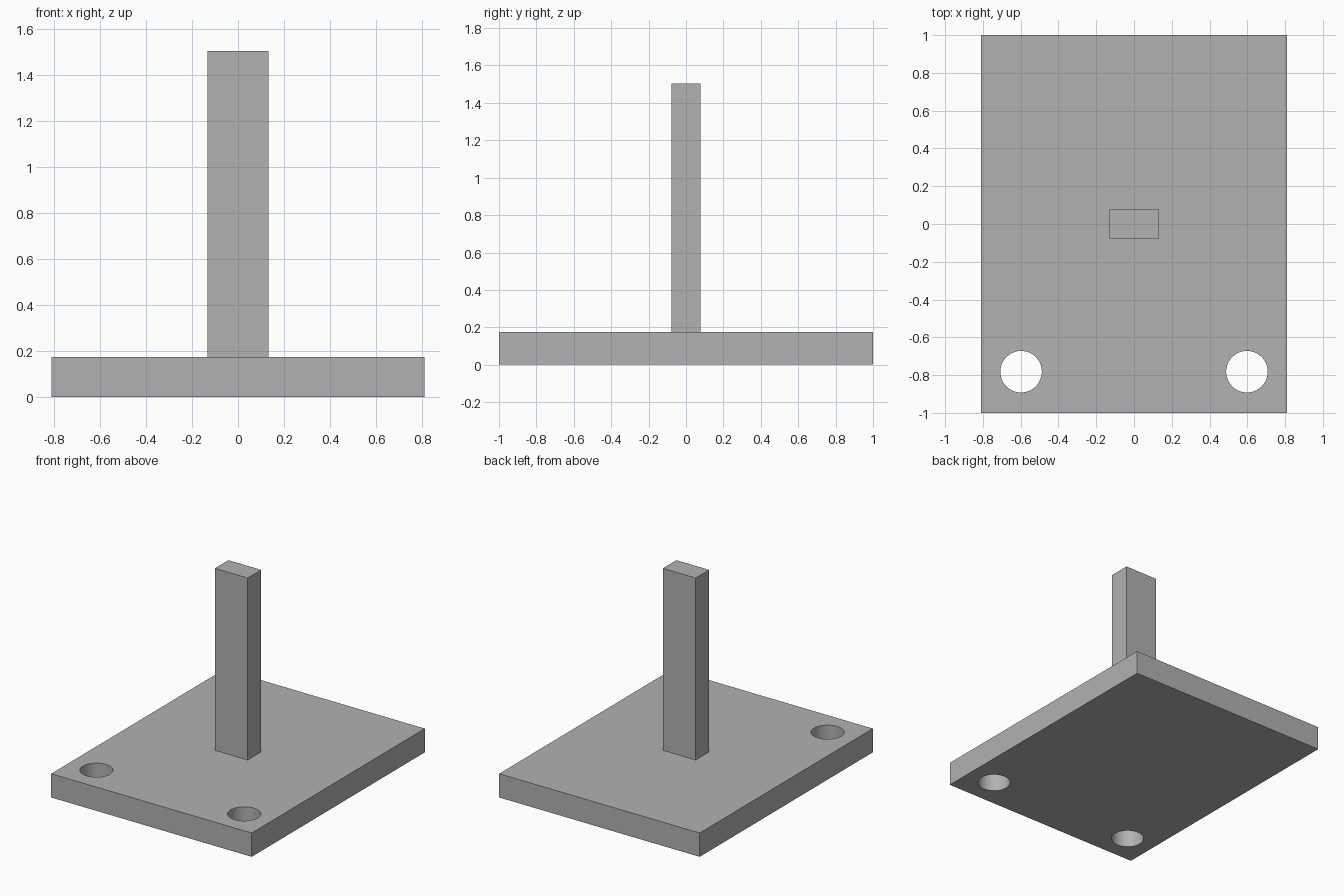
import bpy
import math

default = bpy.data.objects.get("Cube")
if default:
    bpy.data.objects.remove(default, do_unlink=True)

BASE_TOP = 0.174
POST_TOP = 1.505

grey = bpy.data.materials.new("plain_grey")
grey.use_nodes = True
colour = (0.445, 0.445, 0.445, 1)
grey.diffuse_color = colour
grey.node_tree.nodes["Principled BSDF"].inputs["Base Color"].default_value = colour


def box(name, width, depth, bottom, top):
    """Centred box standing between two heights."""
    bpy.ops.mesh.primitive_cube_add(size=1, location=(0, 0, (bottom + top) / 2))
    obj = bpy.context.object
    obj.name = name
    obj.scale = (width, depth, top - bottom)
    bpy.ops.object.transform_apply(location=True, rotation=False, scale=True)
    obj.data.materials.append(grey)
    return obj


# Base plate and upright post
base = box("base_plate", 1.622, 2.0, 0, BASE_TOP)
post = box("upright_post", 0.265, 0.156, BASE_TOP, POST_TOP)

# Two round mounting holes through the front of the plate
for side, x in (("right", -0.598), ("left", 0.598)):
    bpy.ops.mesh.primitive_cylinder_add(
        vertices=64, radius=0.11, depth=1, location=(x, -0.782, BASE_TOP / 2))
    cutter = bpy.context.object
    cutter.name = side + "_hole_cutter"
    cutter.data.materials.append(grey)
    cut = base.modifiers.new(side + "_hole", 'BOOLEAN')
    cut.operation = 'DIFFERENCE'
    cut.solver = 'EXACT'
    cut.object = cutter
    bpy.ops.object.select_all(action='DESELECT')
    base.select_set(True)
    bpy.context.view_layer.objects.active = base
    bpy.ops.object.modifier_apply(modifier=cut.name)
    bpy.data.objects.remove(cutter, do_unlink=True)

# Smooth hole walls, sharp edges elsewhere
bpy.ops.object.shade_smooth_by_angle(angle=math.radians(30))
